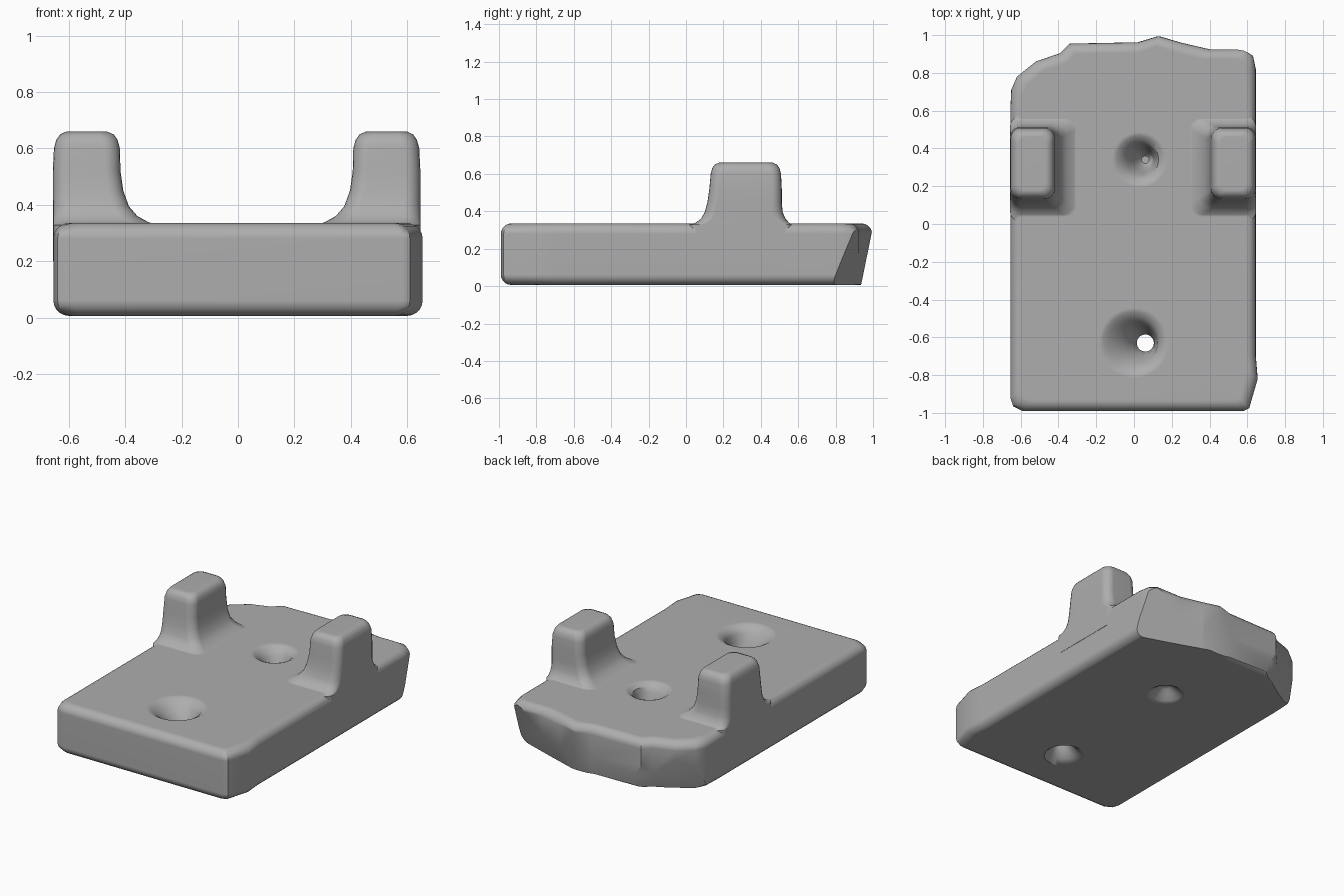
import bpy, bmesh, math
from mathutils import Vector

cube = bpy.data.objects.get("Cube")
if cube:
    bpy.data.objects.remove(cube, do_unlink=True)

# One plain grey for everything
grey = bpy.data.materials.new("plain grey")
grey.use_nodes = True
grey.diffuse_color = (0.42, 0.42, 0.42, 1)
bsdf = grey.node_tree.nodes["Principled BSDF"]
bsdf.inputs["Base Color"].default_value = (0.42, 0.42, 0.42, 1)
bsdf.inputs["Roughness"].default_value = 0.7


def loft(name, rings, cuts=()):
    """Skin a stack of rings into a closed solid, then slice it with planes."""
    bm = bmesh.new()
    loops = [[bm.verts.new(p) for p in ring] for ring in rings]
    n = len(loops[0])
    for a, b in zip(loops, loops[1:]):
        for i in range(n):
            j = (i + 1) % n
            bm.faces.new((a[i], a[j], b[j], b[i]))
    bm.faces.new(loops[0][::-1])
    bm.faces.new(loops[-1])
    for point, normal in cuts:
        geom = bm.verts[:] + bm.edges[:] + bm.faces[:]
        cut = bmesh.ops.bisect_plane(bm, geom=geom, plane_co=point,
                                     plane_no=Vector(normal).normalized(), clear_outer=True)
        rim = [e for e in cut["geom_cut"] if isinstance(e, bmesh.types.BMEdge)]
        bmesh.ops.holes_fill(bm, edges=rim, sides=0)
    bmesh.ops.recalc_face_normals(bm, faces=bm.faces[:])
    mesh = bpy.data.meshes.new(name)
    bm.to_mesh(mesh)
    bm.free()
    mesh.materials.append(grey)
    obj = bpy.data.objects.new(name, mesh)
    bpy.context.collection.objects.link(obj)
    return obj


def round_rect(x0, x1, y0, y1, r, z, steps=5):
    pts = []
    corners = [(x1 - r, y1 - r), (x0 + r, y1 - r), (x0 + r, y0 + r), (x1 - r, y0 + r)]
    for k, (cx, cy) in enumerate(corners):
        for i in range(steps + 1):
            a = math.pi / 2 * (k + i / steps)
            pts.append((cx + r * math.cos(a), cy + r * math.sin(a), z))
    return pts


def circle(cx, cy, r, z, n=32):
    return [(cx + r * math.cos(2 * math.pi * i / n),
             cy + r * math.sin(2 * math.pi * i / n), z) for i in range(n)]


def boolean(target, tool, operation):
    mod = target.modifiers.new(tool.name, 'BOOLEAN')
    mod.operation = operation
    mod.solver = 'EXACT'
    mod.object = tool
    bpy.context.view_layer.objects.active = target
    bpy.ops.object.modifier_apply(modifier=mod.name)
    bpy.data.objects.remove(tool, do_unlink=True)


# Slab outline: squared front, uneven worn back edge
outline = [(-0.59, -0.99), (0.58, -0.99), (0.61, -0.975), (0.655, -0.82), (0.645, -0.7),
           (0.645, 0.82), (0.63, 0.89), (0.59, 0.925), (0.4, 0.925), (0.25, 0.96),
           (0.13, 0.995), (0.02, 0.962), (-0.34, 0.955), (-0.39, 0.905), (-0.52, 0.86),
           (-0.62, 0.78), (-0.65, 0.71), (-0.655, 0.6), (-0.655, -0.92), (-0.64, -0.965)]

# Rounded top and bottom rims (height, inset)
R, BOTTOM, TOP = 0.055, 0.006, 0.335
quarter = [math.pi / 2 * i / 5 for i in range(6)]
rims = [(BOTTOM + R - R * math.cos(a), R - R * math.sin(a)) for a in quarter]
rims += [(TOP - R + R * math.sin(a), R - R * math.cos(a)) for a in quarter]
slab_rings = [[(x * (1 - d / 0.65), y * (1 - d / 0.98), z) for x, y in outline]
              for z, d in rims]

# Chipped facets along the back edge
chips = [((0.13, 0.99, 0.27), (0, 0.98, -0.2)),
         ((0.45, 0.90, 0.15), (0.3, 0.9, -0.35)),
         ((-0.50, 0.855, 0.17), (-0.5, 0.8, -0.3))]
slab = loft("slab_with_posts", slab_rings, chips)

# Two posts with flared feet and rounded tops (height, outer, inner, front, back, corner radius)
levels = [(0.20, 0.0, 0.14, 0.12, 0.06, 0.06), (0.328, 0.0, 0.14, 0.12, 0.06, 0.06),
          (0.338, 0.0, 0.10, 0.08, 0.04, 0.06), (0.36, 0.0, 0.06, 0.05, 0.02, 0.06),
          (0.395, 0.0, 0.03, 0.03, 0.005, 0.06), (0.45, 0.0, 0.01, 0.015, 0.0, 0.055),
          (0.52, 0.0, 0.0, 0.005, 0.0, 0.055), (0.60, -0.004, -0.002, -0.002, -0.004, 0.055),
          (0.63, -0.012, -0.01, -0.01, -0.012, 0.055), (0.65, -0.026, -0.024, -0.024, -0.026, 0.05),
          (0.661, -0.05, -0.05, -0.05, -0.05, 0.04)]
for side in (1, -1):
    rings = []
    for z, outer, inner, front, back, r in levels:
        xs = sorted((side * (0.652 + outer) - 0.005, side * (0.412 - inner) - 0.005))
        rings.append(round_rect(*xs, 0.13 - front, 0.512 + back, r, z))
    boolean(slab, loft("post", rings), 'UNION')

# Flared through hole near the front, blind dimples above and below near the back
# each level: height, radius, sideways shift
holes = [
    ("front_hole", -0.0, -0.63,
     [(-0.02, 0.17, 0.03), (0.006, 0.125, 0.03), (0.03, 0.09, 0.04), (0.07, 0.06, 0.05),
      (0.12, 0.045, 0.06), (0.19, 0.06, 0.05), (0.25, 0.09, 0.03), (0.29, 0.115, 0.01),
      (0.315, 0.14, 0), (0.33, 0.165, 0), (0.336, 0.19, 0), (0.36, 0.22, 0)]),
    ("back_dimple", 0.03, 0.34,
     [(0.15, 0.02, 0.03), (0.17, 0.04, 0.03), (0.22, 0.06, 0.02), (0.28, 0.08, 0.01),
      (0.31, 0.10, 0), (0.328, 0.125, 0), (0.336, 0.15, 0), (0.36, 0.18, 0)]),
    ("under_dimple", 0.03, 0.34,
     [(-0.02, 0.15, 0), (0.004, 0.125, 0), (0.02, 0.095, 0), (0.045, 0.065, 0),
      (0.07, 0.035, 0), (0.078, 0.015, 0)]),
]
for name, cx, cy, profile in holes:
    tool = loft(name, [circle(cx + dx, cy, r, z) for z, r, dx in profile])
    tool.hide_render = True
    boolean(slab, tool, 'DIFFERENCE')

# Smooth shading with crisp chips
bpy.ops.object.select_all(action='DESELECT')
slab.select_set(True)
bpy.context.view_layer.objects.active = slab
bpy.ops.object.shade_smooth_by_angle(angle=math.radians(32))
weighted = slab.modifiers.new("even_shading", 'WEIGHTED_NORMAL')
weighted.keep_sharp = True
